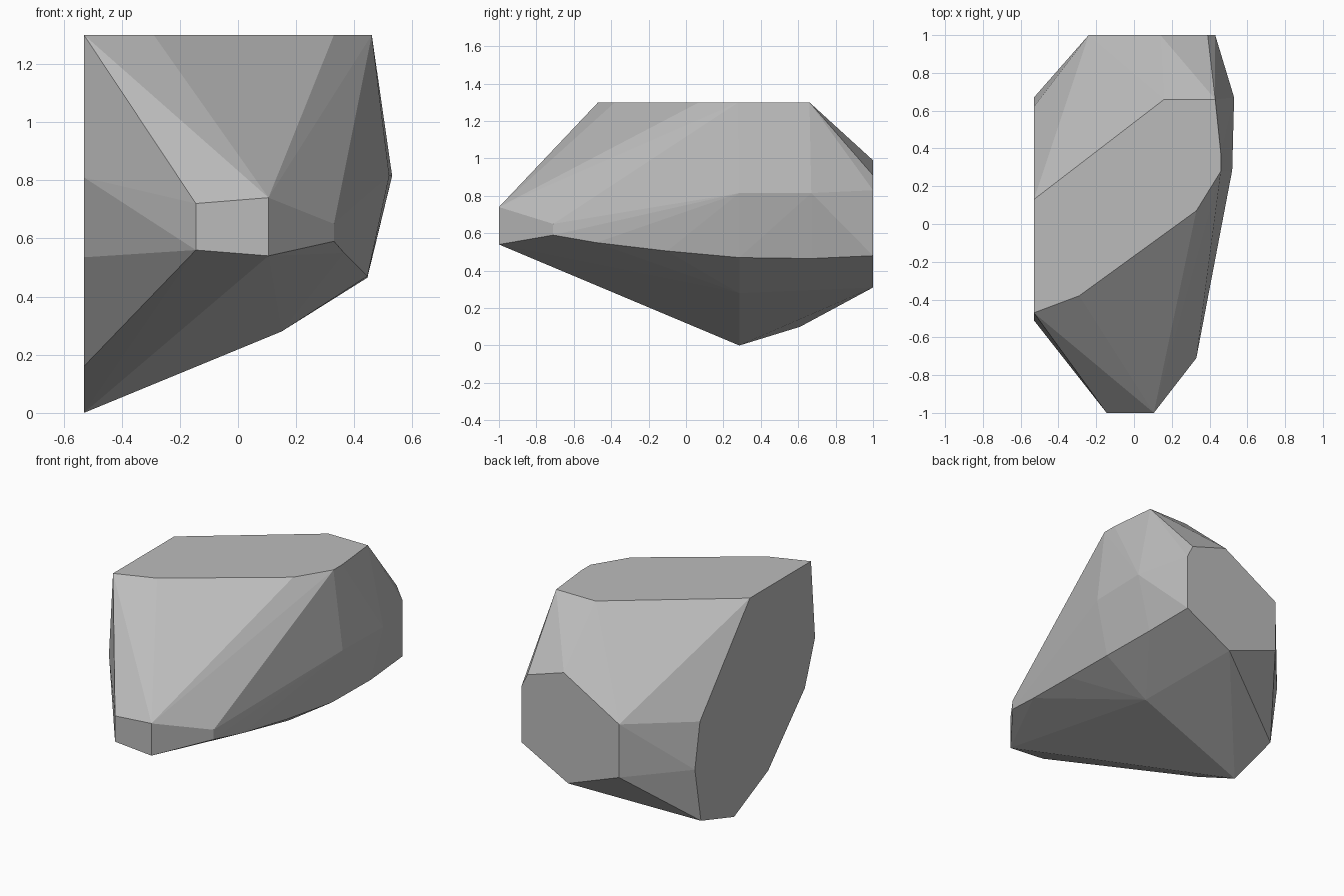
import bpy, bmesh, math

if "Cube" in bpy.data.objects:
    bpy.data.objects.remove(bpy.data.objects["Cube"])

# Faceted boulder: flat cuts on five sides, wrapped in a convex hull
top_cut = [(x, y, 1.30) for x, y in [
    (-.53, .13), (.16, .66), (.43, .66), (.46, .37), (.46, .28),
    (.33, .07), (-.29, -.38), (-.53, -.47)]]
left_cut = [(-.53, y, z) for y, z in [
    (.62, .72), (.67, .44), (.61, .10), (.285, 0),
    (-.05, .16), (-.41, .535), (-.51, .81)]]
back_cut = [(x, 1.0, z) for x, z in [
    (-.24, .77), (-.24, .44), (.11, .31), (.43, .48),
    (.43, .83), (.39, .91), (.14, .99)]]
front_cut = [(x, -1.0, z) for x, z in [
    (-.145, .72), (.105, .74), (.105, .54), (-.145, .56)]]
# Right flank: upper and lower ridges, plus the belly corner
flank = [(.33, -.71, .65), (.33, -.71, .59), (.365, -.48, .55), (.41, -.10, .505),
         (.52, .285, .815), (.53, .67, .815), (.445, .285, .47), (.445, .67, .465),
         (.15, .285, .28)]

bm = bmesh.new()
for p in top_cut + left_cut + back_cut + front_cut + flank:
    bm.verts.new(p)
hull = bmesh.ops.convex_hull(bm, input=bm.verts)
spare = {g for g in hull["geom_interior"] + hull["geom_unused"]
         if isinstance(g, bmesh.types.BMVert)}
bmesh.ops.delete(bm, geom=list(spare), context='VERTS')

# Merge the triangles of each flat cut into one face
bmesh.ops.dissolve_limit(bm, angle_limit=math.radians(0.5),
                         verts=bm.verts, edges=bm.edges)
bmesh.ops.recalc_face_normals(bm, faces=bm.faces)

mesh = bpy.data.meshes.new("boulder")
bm.to_mesh(mesh)
bm.free()

stone = bpy.data.materials.new("stone grey")
stone.diffuse_color = (.5, .5, .5, 1)
stone.use_nodes = True
stone.node_tree.nodes["Principled BSDF"].inputs["Base Color"].default_value = stone.diffuse_color
mesh.materials.append(stone)
boulder = bpy.data.objects.new("boulder", mesh)
bpy.context.collection.objects.link(boulder)
